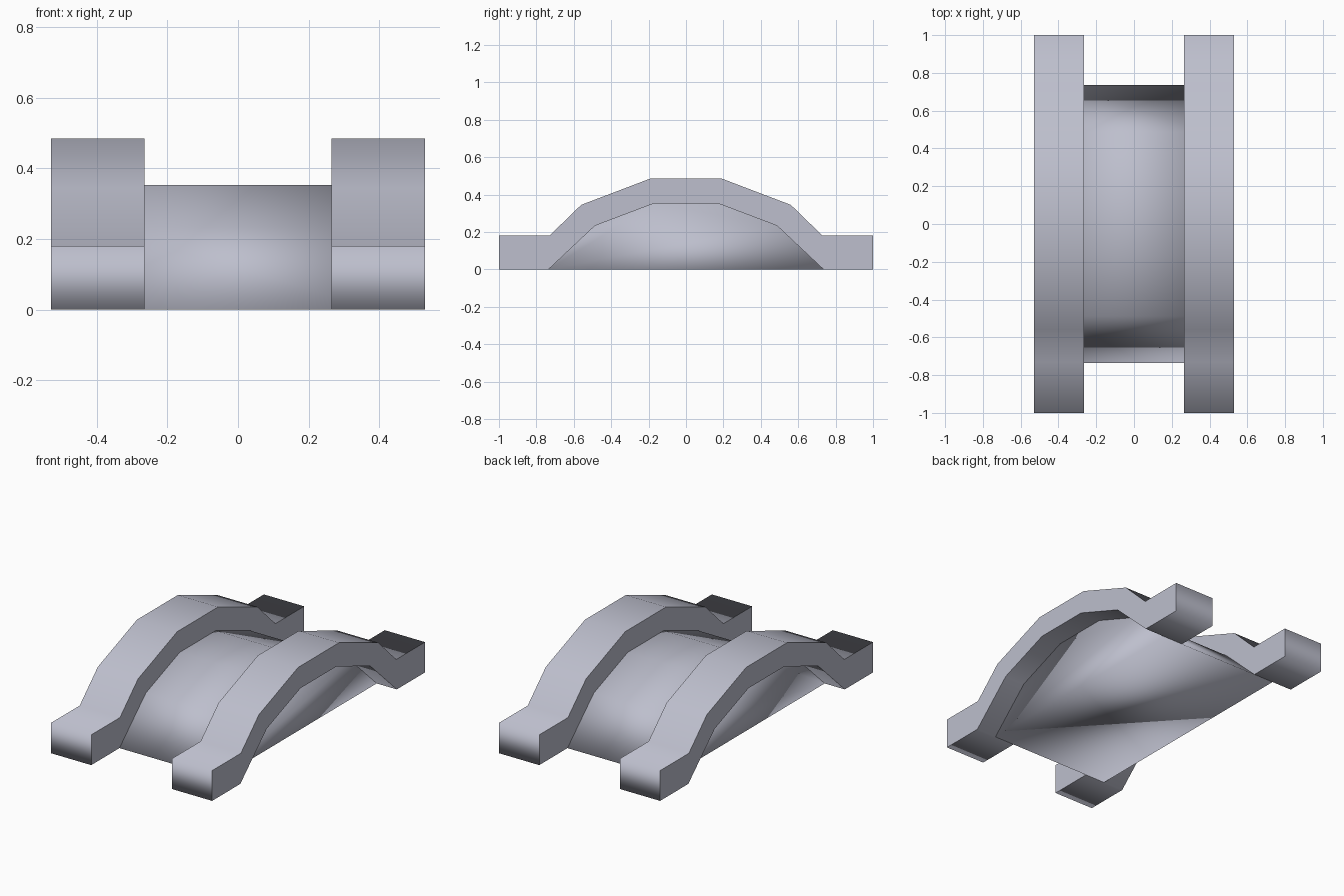
import bpy, bmesh

if "Cube" in bpy.data.objects:
    bpy.data.objects.remove(bpy.data.objects["Cube"])

# Half profiles in (y, z), from the ground up to the crown
TOP = [(1.0, 0.0), (1.0, 0.18), (0.73, 0.18), (0.56, 0.345), (0.192, 0.485)]
UNDER = [(0.735, 0.0), (0.487, 0.233), (0.17, 0.353)]

# Blue-grey stone
stone = bpy.data.materials.new("stone")
stone.diffuse_color = (0.51, 0.52, 0.61, 1)
stone.use_nodes = True
stone.node_tree.nodes["Principled BSDF"].inputs["Base Color"].default_value = stone.diffuse_color


def arch(half):
    """Mirror a half profile across y = 0 into a full arch line."""
    return half + [(-y, z) for y, z in reversed(half)]


def prism(name, profile, x0, x1, crisp_sides):
    """Extrude a closed yz profile from x0 to x1, smooth along the profile."""
    bm = bmesh.new()
    face = bm.faces.new([bm.verts.new((x0, y, z)) for y, z in profile])
    new = bmesh.ops.extrude_face_region(bm, geom=[face])["geom"]
    verts = [v for v in new if isinstance(v, bmesh.types.BMVert)]
    bmesh.ops.translate(bm, vec=(x1 - x0, 0, 0), verts=verts)
    bmesh.ops.recalc_face_normals(bm, faces=bm.faces[:])
    for f in bm.faces:
        f.smooth = True
    # Edges lying in a side plane stay crisp
    for e in bm.edges:
        a, b = e.verts
        e.smooth = not (crisp_sides and abs(a.co.x - b.co.x) < 1e-5)
    mesh = bpy.data.meshes.new(name)
    bm.to_mesh(mesh)
    bm.free()
    mesh.materials.append(stone)
    bpy.context.collection.objects.link(bpy.data.objects.new(name, mesh))


# Solid deck, reaching halfway under each rail
prism("bridge_deck", arch(UNDER), -0.3975, 0.3975, False)

# Arched side rails with square end posts
rail_profile = arch(TOP) + arch(UNDER)[::-1]
for side, x0 in (("left", -0.53), ("right", 0.265)):
    prism(side + "_rail", rail_profile, x0, x0 + 0.265, True)
